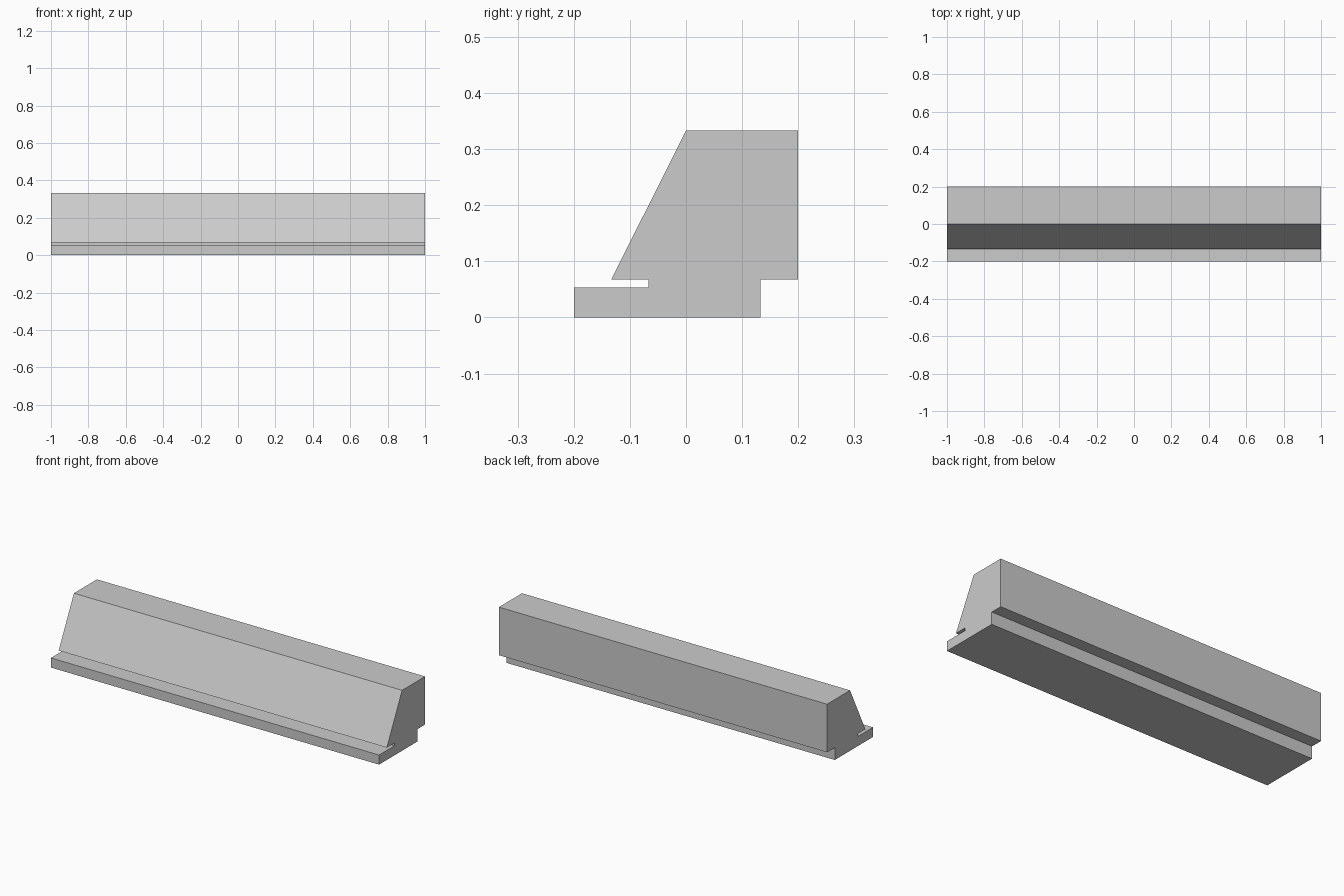
import bpy, bmesh

if "Cube" in bpy.data.objects:
    bpy.data.objects.remove(bpy.data.objects["Cube"])

# Cross-section of the barrier as (y, z), running round the outline
PROFILE = [
    (-0.2, 0), (0.133, 0), (0.133, 0.068), (0.2, 0.068),  # base and rear overhang
    (0.2, 0.333), (0, 0.333),                             # back and top
    (-0.133, 0.068), (-0.067, 0.068),                     # sloped front and slot roof
    (-0.067, 0.053), (-0.2, 0.053),                       # slot floor and front lip
]


def extrude_profile(name, profile, length):
    bm = bmesh.new()
    face = bm.faces.new([bm.verts.new((-length / 2, y, z)) for y, z in profile])
    result = bmesh.ops.extrude_face_region(bm, geom=[face], use_keep_orig=True)
    verts = [v for v in result["geom"] if isinstance(v, bmesh.types.BMVert)]
    bmesh.ops.translate(bm, verts=verts, vec=(length, 0, 0))
    bmesh.ops.recalc_face_normals(bm, faces=bm.faces)
    mesh = bpy.data.meshes.new(name)
    bm.to_mesh(mesh)
    bm.free()
    obj = bpy.data.objects.new(name, mesh)
    bpy.context.collection.objects.link(obj)
    return obj


# Full-length moulding with slotted front and stepped back
extrude_profile("slotted_moulding", PROFILE, 2.0)
